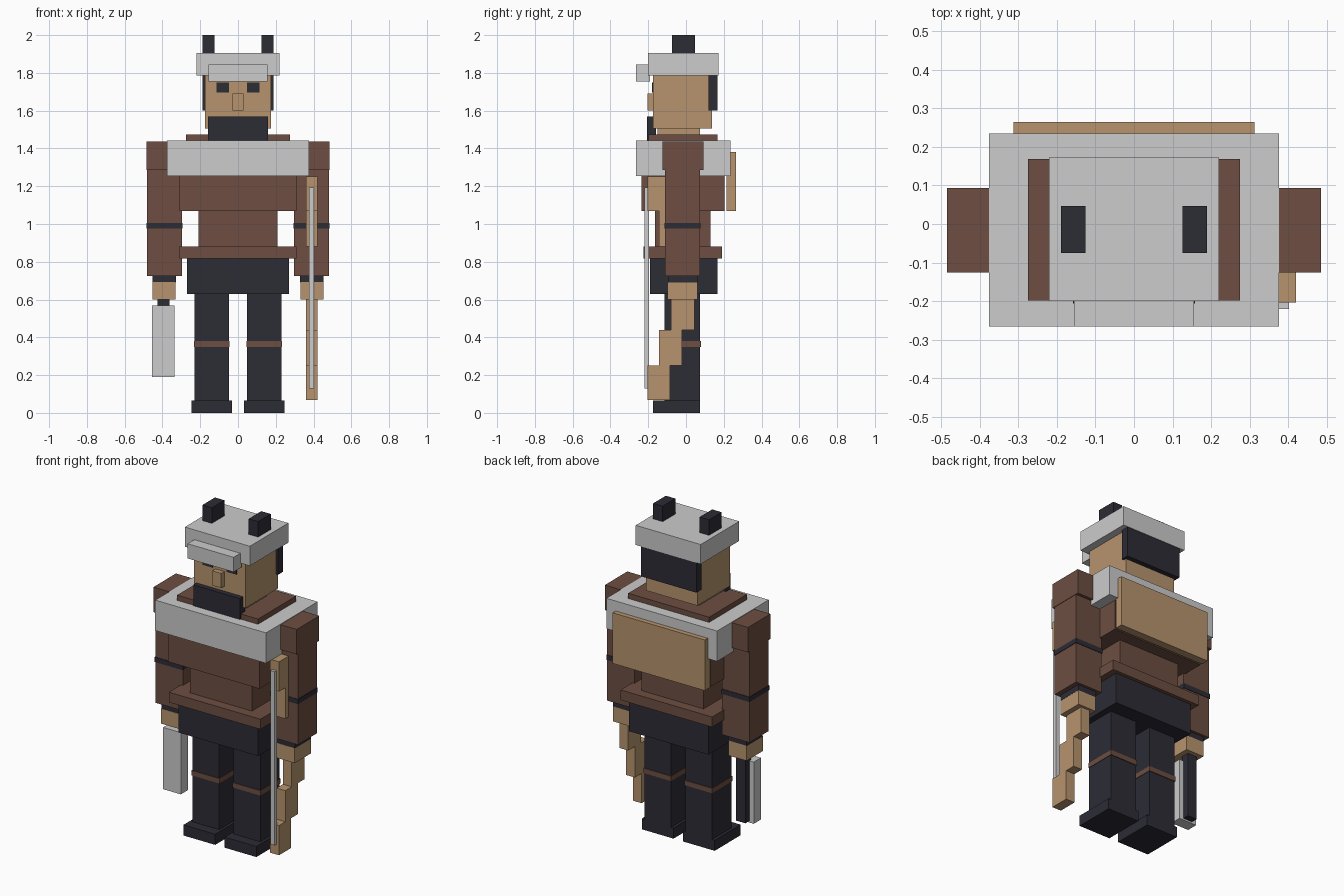
import bpy


def material(name, rgb):
    m = bpy.data.materials.new(name)
    m.diffuse_color = (*rgb, 1)
    return m


BROWN = material("brown leather", (0.153, 0.076, 0.054))
DARK = material("dark cloth", (0.025, 0.025, 0.036))
TAN = material("tan", (0.470, 0.296, 0.155))
GREY = material("light grey", (0.604, 0.604, 0.604))


def box(name, mat, x, y, z):
    """Axis-aligned box from (min, max) ranges."""
    bpy.ops.mesh.primitive_cube_add(
        size=1, location=[(a + b) / 2 for a, b in (x, y, z)])
    o = bpy.context.object
    o.name = name
    o.scale = [b - a for a, b in (x, y, z)]
    bpy.ops.object.transform_apply(location=False, rotation=False, scale=True)
    o.data.materials.append(mat)
    return o


def centred(name, mat, half, y, z):
    return box(name, mat, (-half, half), y, z)


def pair(name, mat, x, y, z):
    """A right-hand box and its mirror image."""
    box(name + "_right", mat, x, y, z)
    box(name + "_left", mat, (-x[1], -x[0]), y, z)


# Head, face and helmet
centred("head", TAN, 0.174, (-0.175, 0.138), (1.505, 1.80))
centred("neck", TAN, 0.14, (-0.15, 0.075), (1.45, 1.51))
centred("nose", TAN, 0.03, (-0.205, -0.17), (1.60, 1.69))
pair("eye", DARK, (0.047, 0.115), (-0.180, -0.172), (1.695, 1.75))
centred("beard", DARK, 0.158, (-0.206, -0.16), (1.442, 1.57))
centred("back_hair", DARK, 0.188, (0.12, 0.168), (1.60, 1.79))
centred("helmet", GREY, 0.22, (-0.20, 0.172), (1.785, 1.905))
centred("helmet_brow", GREY, 0.156, (-0.265, -0.19), (1.755, 1.845))
pair("horn", DARK, (0.125, 0.189), (-0.075, 0.047), (1.90, 2.0))

# Torso
centred("neck_guard", BROWN, 0.274, (-0.198, 0.168), (1.40, 1.473))
centred("fur_collar", GREY, 0.375, (-0.265, 0.235), (1.255, 1.441))
centred("chest", BROWN, 0.31, (-0.235, 0.205), (1.07, 1.26))
centred("waist", BROWN, 0.21, (-0.165, 0.13), (0.87, 1.08))
centred("belt", BROWN, 0.31, (-0.226, 0.19), (0.818, 0.88))
centred("hips", DARK, 0.27, (-0.19, 0.168), (0.63, 0.82))
centred("back_board", TAN, 0.312, (0.215, 0.264), (1.07, 1.38))

# Arms
pair("shoulder", BROWN, (0.30, 0.485), (-0.125, 0.093), (1.285, 1.438))
pair("arm", BROWN, (0.297, 0.482), (-0.11, 0.075), (0.725, 1.29))
pair("arm_band", DARK, (0.295, 0.485), (-0.113, 0.078), (0.975, 1.005))
pair("cuff", DARK, (0.327, 0.453), (-0.095, 0.06), (0.69, 0.73))
pair("hand", TAN, (0.33, 0.452), (-0.097, 0.06), (0.60, 0.692))

# Legs
pair("leg", DARK, (0.048, 0.23), (-0.113, 0.075), (0.05, 0.64))
pair("knee_band", BROWN, (0.045, 0.233), (-0.117, 0.08), (0.35, 0.38))
pair("boot", DARK, (0.032, 0.247), (-0.175, 0.075), (0.0, 0.065))

# Bow: stepped limbs mirrored above and below the grip, plus the string
MID = 0.66
box("bow_grip", TAN, (0.36, 0.42), (-0.08, 0.045), (0.44, 2 * MID - 0.44))
for name, y, low, high in (("bow_limb", (-0.142, -0.02), 0.25, 0.44),
                           ("bow_tip", (-0.203, -0.085), 0.068, 0.25)):
    box(name + "_lower", TAN, (0.36, 0.42), y, (low, high))
    box(name + "_upper", TAN, (0.36, 0.42), y, (2 * MID - high, 2 * MID - low))
box("bow_string", GREY, (0.375, 0.402), (-0.22, -0.195), (0.13, 1.193))

# Hand weapon: shaft with a flat blade in front
box("weapon_shaft", DARK, (-0.425, -0.363), (-0.02, 0.033), (0.20, 0.61))
box("weapon_blade", GREY, (-0.455, -0.335), (-0.075, -0.006), (0.19, 0.568))
